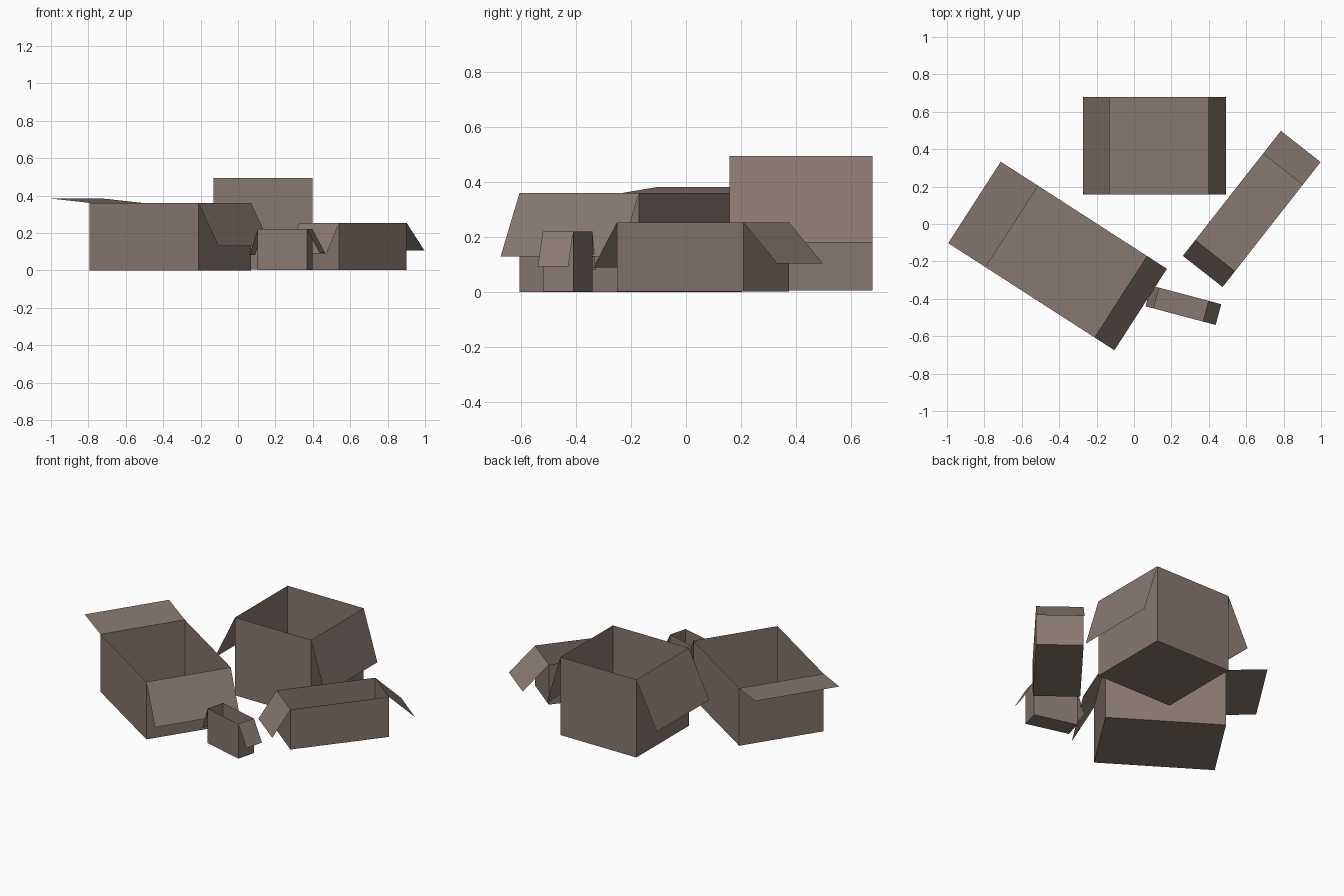
import bpy
import bmesh
from math import radians

if "Cube" in bpy.data.objects:
    bpy.data.objects.remove(bpy.data.objects["Cube"])

# Shared cardboard material
card = bpy.data.materials.new("cardboard")
card.diffuse_color = (0.25, 0.19, 0.165, 1)
card.use_nodes = True
card.node_tree.nodes["Principled BSDF"].inputs["Base Color"].default_value = card.diffuse_color


def open_box(name, centre, length, width, angle, z0, z1, flaps):
    """Thin open-topped box; flaps = (run, drop) hinged on the -x and +x ends."""
    bm = bmesh.new()
    bmesh.ops.create_cube(bm, size=1)
    for v in bm.verts:
        v.co.x *= length
        v.co.y *= width
        v.co.z = z1 if v.co.z > 0 else z0
    # Open top
    top = [f for f in bm.faces if f.normal.z > 0.9 or all(abs(v.co.z - z1) < 1e-6 for v in f.verts)]
    bmesh.ops.delete(bm, geom=top, context='FACES_ONLY')
    # End flaps, folded out from the rim
    for side, (run, drop) in zip((-1, 1), flaps):
        x0, x1, w = side * length / 2, side * (length / 2 + run), side * width / 2
        bm.faces.new([bm.verts.new(p) for p in (
            (x0, -w, z1), (x1, -w, z1 - drop), (x1, w, z1 - drop), (x0, w, z1))])
    bm.normal_update()
    mesh = bpy.data.meshes.new(name)
    bm.to_mesh(mesh)
    bm.free()
    mesh.materials.append(card)
    obj = bpy.data.objects.new(name, mesh)
    obj.location = (centre[0], centre[1], 0)
    obj.rotation_euler.z = radians(angle)
    bpy.context.collection.objects.link(obj)


# The four scattered boxes
open_box("large_box", (-0.362, -0.201), 0.692, 0.518, -32.8, 0.0, 0.361,
         ((0.238, -0.022), (0.127, 0.231)))
open_box("tall_box", (0.133, 0.419), 0.528, 0.521, 0, 0.006, 0.495,
         ((0.142, 0.290), (0.095, 0.314)))
open_box("long_box", (0.615, 0.062), 0.586, 0.270, 51.9, 0.002, 0.253,
         ((0.108, 0.163), (0.155, 0.148)))
open_box("small_box", (0.2515, -0.431), 0.272, 0.115, -14.9, 0.002, 0.220,
         ((0.045, 0.139), (0.071, 0.127)))
